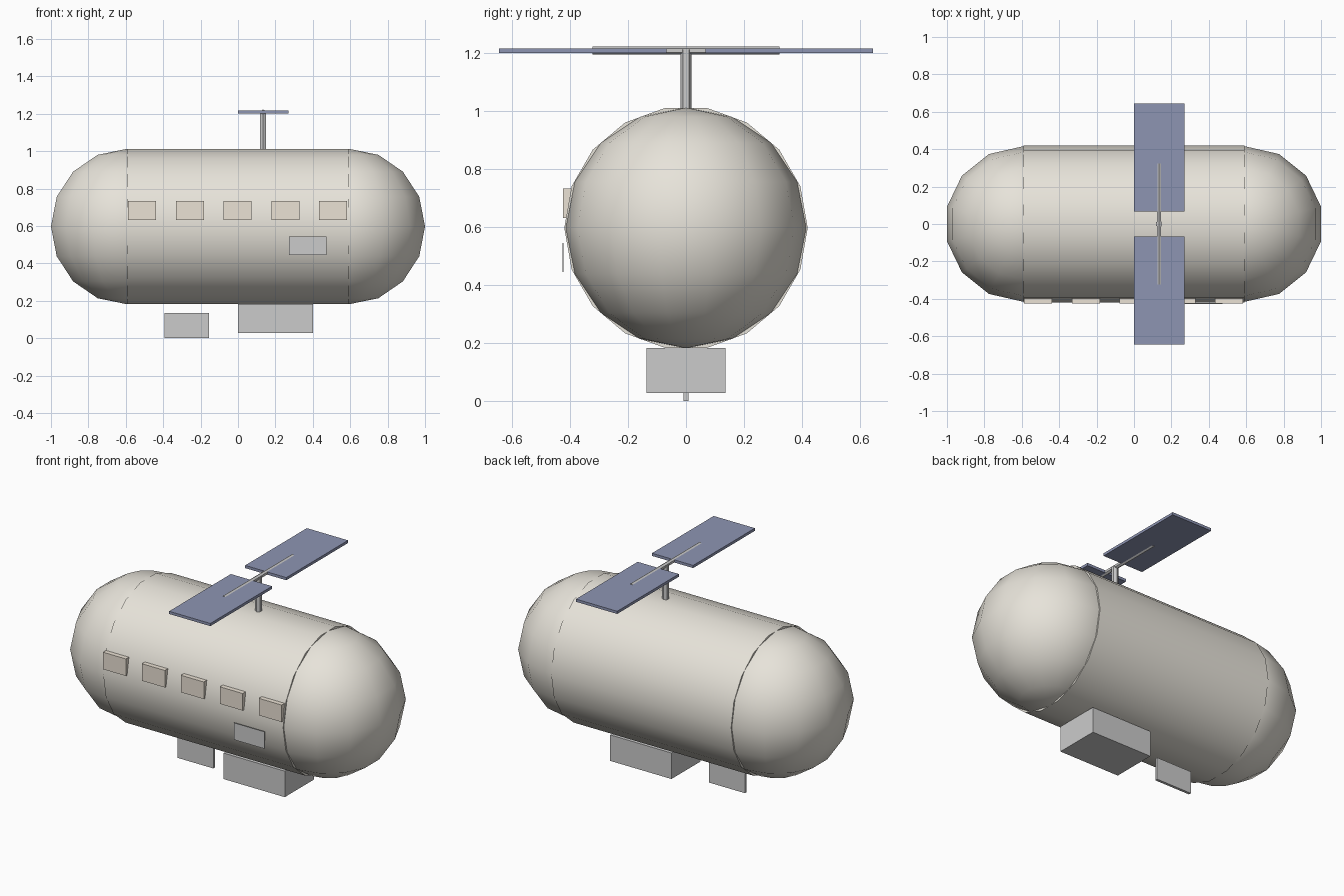
import bpy, math

if "Cube" in bpy.data.objects:
    bpy.data.objects.remove(bpy.data.objects["Cube"])

def mat(name, rgb):
    m = bpy.data.materials.new(name)
    m.diffuse_color = (*rgb, 1)
    m.use_nodes = True
    m.node_tree.nodes["Principled BSDF"].inputs["Base Color"].default_value = m.diffuse_color
    return m

CREAM = mat("cream", (0.80, 0.77, 0.70))
TAN = mat("tan", (0.83, 0.76, 0.66))
NAVY = mat("navy", (0.27, 0.30, 0.45))
STEEL = mat("steel", (0.55, 0.55, 0.57))
PALE = mat("pale_grey", (0.78, 0.78, 0.76))

def finish(name, m, smooth=False):
    o = bpy.context.object
    o.name = name
    o.data.materials.append(m)
    bpy.ops.object.transform_apply(location=False, rotation=True, scale=True)
    if smooth:
        bpy.ops.object.shade_smooth_by_angle(angle=math.radians(40))
    return o

def box(name, x, y, z, m):
    """Box from (min, max) pairs."""
    bpy.ops.mesh.primitive_cube_add(size=1, location=[(a + b) / 2 for a, b in (x, y, z)])
    bpy.context.object.scale = [b - a for a, b in (x, y, z)]
    return finish(name, m)

def rod(name, sides, r, length, loc, rot, m, smooth=False):
    bpy.ops.mesh.primitive_cylinder_add(vertices=sides, radius=r, depth=length, location=loc, rotation=rot)
    return finish(name, m, smooth)

CZ = 0.597

# Hull: barrel with a rounded cap at each end
rod("hull_barrel", 18, 0.42, 1.18, (0, 0, CZ), (0, math.pi / 2, 0), CREAM, True)
for side, s in (("left", -1), ("right", 1)):
    bpy.ops.mesh.primitive_uv_sphere_add(segments=14, ring_count=8, radius=0.415,
                                         location=(s * 0.5954, 0, CZ))
    finish(f"hull_cap_{side}", CREAM, True)

# Row of front windows and the thin hatch below them
for i in range(5):
    cx = -0.513 + i * 0.2555
    box(f"window_{i + 1}", (cx - 0.075, cx + 0.075), (-0.425, -0.397), (0.632, 0.733), TAN)
box("hatch", (0.273, 0.473), (-0.427, -0.422), (0.445, 0.545), PALE)

# Underside equipment box and fin
box("belly_box", (0, 0.402), (-0.136, 0.136), (0.028, 0.182), STEEL)
box("belly_fin", (-0.392, -0.156), (-0.008, 0.008), (0, 0.134), STEEL)

# Mast, crossbar and the two solar panels
rod("mast", 6, 0.019, 0.205, (0.134, 0, 1.11), (0, 0, 0), STEEL, True)
rod("crossbar", 6, 0.0135, 0.645, (0.134, 0, 1.209), (math.pi / 2, 0, 0), STEEL, True)
for side, s in (("front", -1), ("back", 1)):
    box(f"solar_panel_{side}", (0, 0.27), sorted((s * 0.067, s * 0.645)), (1.201, 1.217), NAVY)
